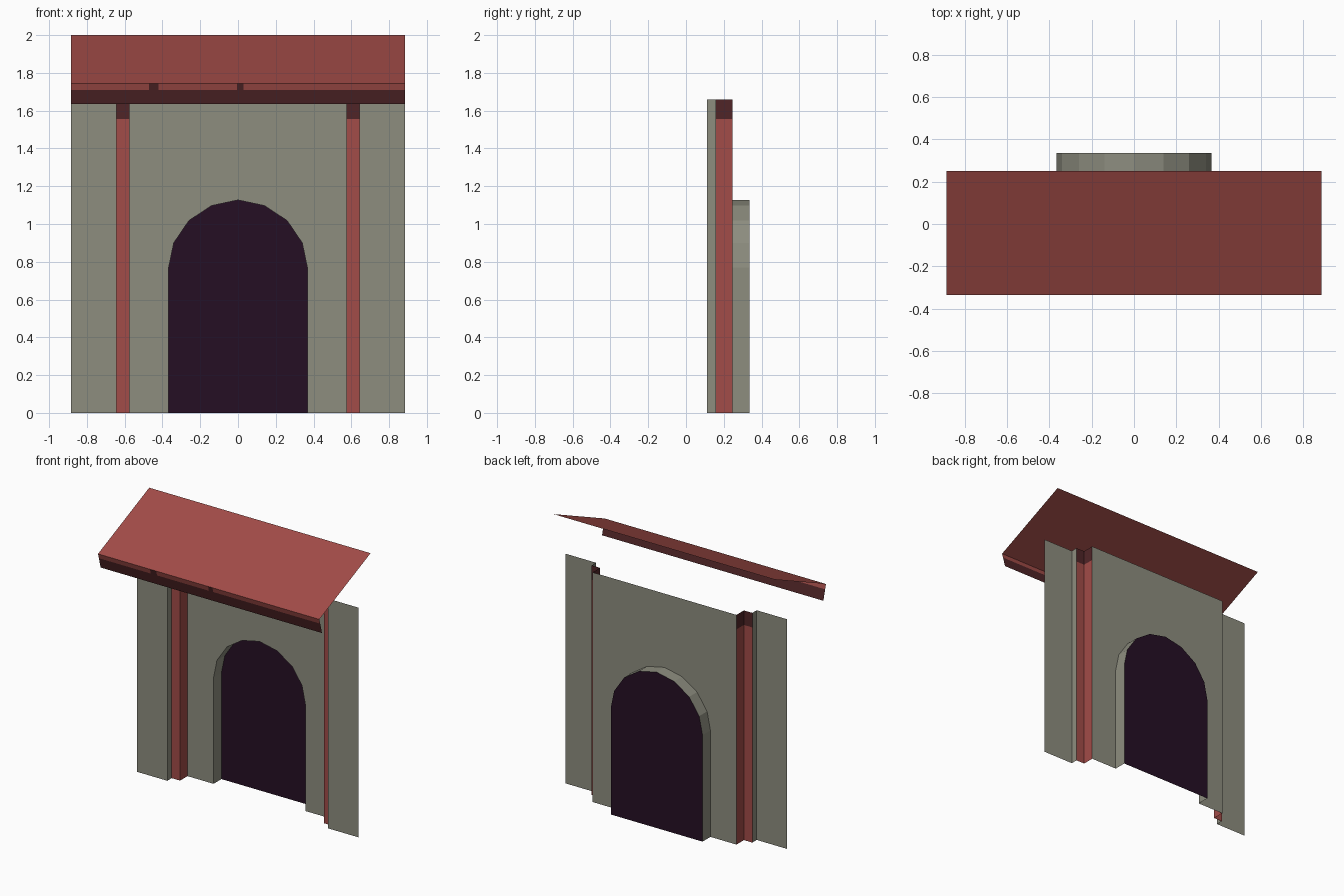
import bpy

if "Cube" in bpy.data.objects:
    bpy.data.objects.remove(bpy.data.objects["Cube"])


def material(name, rgb):
    # sRGB 0-255 to linear
    lin = [((c / 255 + 0.055) / 1.055) ** 2.4 for c in rgb]
    m = bpy.data.materials.new(name)
    m.diffuse_color = (*lin, 1)
    m.use_nodes = True
    m.node_tree.nodes["Principled BSDF"].inputs["Base Color"].default_value = m.diffuse_color
    return m


STONE = material("grey_stone", (141, 141, 127))
RED = material("red_wood", (162, 76, 72))
DARK = material("dark_maroon", (80, 37, 39))
VOID = material("dark_purple", (37, 15, 36))


def sheet(name, verts, faces, mats, indices=None, mirror=False):
    me = bpy.data.meshes.new(name)
    me.from_pydata(verts, [], faces)
    for m in mats:
        me.materials.append(m)
    if indices:
        for p, i in zip(me.polygons, indices):
            p.material_index = i
    ob = bpy.data.objects.new(name, me)
    bpy.context.collection.objects.link(ob)
    if mirror:
        ob.modifiers.new("mirror", 'MIRROR').use_axis[0] = True
    return ob


def loft(name, rows, mats, rule=None, mirror=False):
    """Skin equal-length rows of points; rule(row, column) picks the material."""
    n = len(rows[0])
    cells = [(r, c) for r in range(len(rows) - 1) for c in range(n - 1)]
    faces = [(r * n + c, r * n + c + 1, (r + 1) * n + c + 1, (r + 1) * n + c) for r, c in cells]
    indices = [rule(r, c) for r, c in cells] if rule else None
    return sheet(name, [p for row in rows for p in row], faces, mats, indices, mirror)


TOP = 1.66

# outer wall panels with their small return
plan = [(0.642, 0.16), (0.642, 0.11), (0.885, 0.11)]
loft("outer_wall", [[(x, y, z) for x, y in plan] for z in (0, TOP)], [STONE], mirror=True)

# recessed corner posts with dark tops
plan = [(0.575, 0.245), (0.575, 0.16), (0.642, 0.16)]
loft("corner_post", [[(x, y, z) for x, y in plan] for z in (0, 1.555, TOP)],
     [RED, DARK], lambda r, c: r, mirror=True)

# arch outline, from right foot over the crown to left foot
half = [(0.367, 0), (0.367, 0.77), (0.34, 0.9), (0.26, 1.018), (0.14, 1.097)]
arch = half + [(0, 1.127)] + [(-x, z) for x, z in reversed(half)]

# centre wall with the arched opening
wall = [(0.575, 0), (0.575, TOP), (-0.575, TOP), (-0.575, 0)] + arch[::-1]
sheet("centre_wall", [(x, 0.245, z) for x, z in wall], [list(range(len(wall)))], [STONE])

# arch reveal and dark doorway
loft("arch_reveal", [[(x, y, z) for x, z in arch] for y in (0.335, 0.245)], [STONE])
sheet("doorway", [(x, 0.335, z) for x, z in arch], [list(range(len(arch)))], [VOID])

# sloping awning
W = 0.885
loft("awning", [[(-W, -0.335, 1.745), (W, -0.335, 1.745)], [(-W, 0.25, 2), (W, 0.25, 2)]], [RED])

# valance under the awning edge: dark with a red top band and two dark notches
cols = (-W, -0.47, -0.42, -0.005, 0.03, W)
rows = ((-0.305, 1.635), (-0.325, 1.71), (-0.335, 1.745))
loft("valance", [[(x, y, z) for x in cols] for y, z in rows], [RED, DARK],
     lambda r, c: 0 if r == 1 and c % 2 == 0 else 1)
